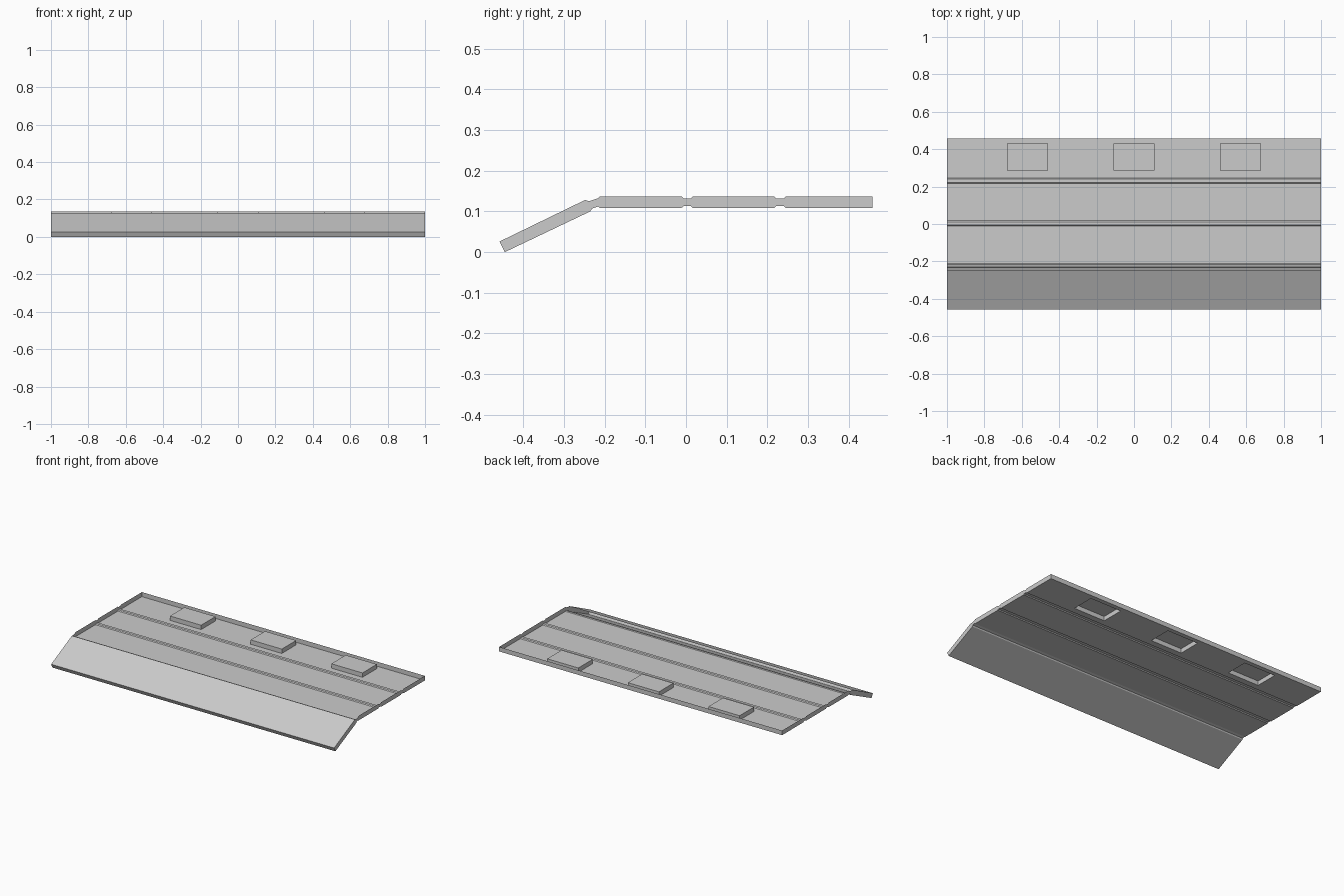
import bpy, bmesh

if "Cube" in bpy.data.objects:
    bpy.data.objects.remove(bpy.data.objects["Cube"])

TOP, FLOOR = 0.137, 0.108          # rim height and underside height
PADS = [(-0.68, -0.46), (-0.11, 0.11), (0.46, 0.68)]
PAD_Y = (0.285, 0.43)


def build(name, fill):
    bm = bmesh.new()
    fill(bm)
    bmesh.ops.remove_doubles(bm, verts=bm.verts, dist=1e-5)
    me = bpy.data.meshes.new(name)
    bm.to_mesh(me)
    bm.free()
    ob = bpy.data.objects.new(name, me)
    bpy.context.collection.objects.link(ob)
    return ob


def face(bm, pts):
    return bm.faces.new([bm.verts.new(p) for p in pts])


def strip(bm, a, b, x0=-1.0, x1=1.0):
    """Quad swept along x from profile point a to profile point b (y, z)."""
    face(bm, [(x0, *a), (x1, *a), (x1, *b), (x0, *b)])


def hinge(y, z, depth):
    """Notch of a thin fold line between two panels."""
    return [(y - 0.0145, z), (y - 0.009, z + depth),
            (y + 0.009, z + depth), (y + 0.0145, z)]


# Cross-section: underside and top outline, front to back
under = [(-0.445, 0.0), (-0.235, 0.100), (-0.231, 0.107), (-0.216, 0.112), (-0.211, FLOOR)]
under += hinge(0.003, FLOOR, 0.005) + hinge(0.231, FLOOR, 0.005) + [(0.458, FLOOR)]
upper = [(-0.458, 0.026), (-0.248, 0.128), (-0.238, 0.125), (-0.217, 0.132), (-0.211, TOP)]
upper += hinge(0.003, TOP, -0.005) + hinge(0.231, TOP, -0.005) + [(0.458, TOP)]


# Folding cover: underside sheet, rim walls, closed front flap, open-topped panels
def cover(bm):
    for a, b in zip(under[:-2], under[1:-1]):
        strip(bm, a, b)
    strip(bm, upper[0], under[0])
    strip(bm, upper[0], upper[1])
    strip(bm, under[-1], upper[-1])
    for x in (-1, 1):
        for i in range(len(under) - 1):
            face(bm, [(x, *under[i]), (x, *under[i + 1]),
                      (x, *upper[i + 1]), (x, *upper[i])])
    # rear panel, leaving openings for the pads
    y0, y1 = under[-2][0], under[-1][0]
    strip(bm, (y0, FLOOR), (PAD_Y[0], FLOOR))
    strip(bm, (PAD_Y[1], FLOOR), (y1, FLOOR))
    cuts = [-1.0] + [x for p in PADS for x in p] + [1.0]
    for x0, x1 in zip(cuts[::2], cuts[1::2]):
        strip(bm, (PAD_Y[0], FLOOR), (PAD_Y[1], FLOOR), x0, x1)
    # merge the coplanar end-wall faces
    bmesh.ops.remove_doubles(bm, verts=bm.verts, dist=1e-5)
    inner = [e for e in bm.edges if len(e.link_faces) == 2
             and all(abs(f.normal.x) > 0.9 for f in e.link_faces)]
    bm.normal_update()
    inner = [e for e in bm.edges if len(e.link_faces) == 2
             and all(abs(f.normal.x) > 0.9 for f in e.link_faces)]
    bmesh.ops.dissolve_edges(bm, edges=inner, use_verts=False)


build("folding_cover", cover)


# Raised pads, hollow from below
def pad(x0, x1):
    def fill(bm):
        ring = [(x0, PAD_Y[0]), (x1, PAD_Y[0]), (x1, PAD_Y[1]), (x0, PAD_Y[1])]
        face(bm, [(x, y, TOP - 0.001) for x, y in ring])
        for a, b in zip(ring, ring[1:] + ring[:1]):
            face(bm, [(*a, FLOOR), (*b, FLOOR), (*b, TOP - 0.001), (*a, TOP - 0.001)])
    return fill


for side, (x0, x1) in zip(("left", "middle", "right"), PADS):
    build("pad_" + side, pad(x0, x1))
